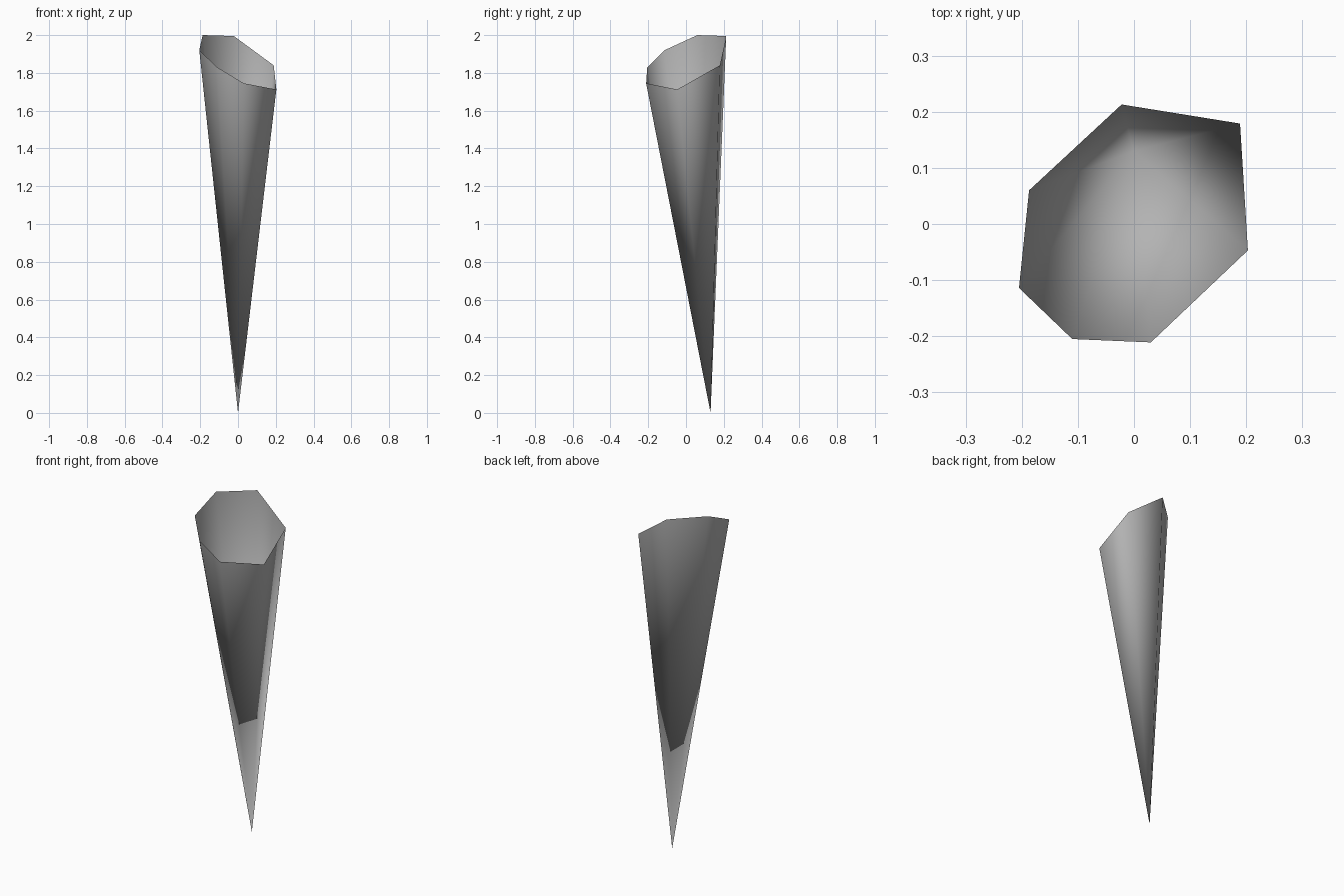
import bpy
import bmesh

cube = bpy.data.objects.get("Cube")
if cube:
    bpy.data.objects.remove(cube, do_unlink=True)

# Plain grey finish
grey = bpy.data.materials.new("mid_grey")
grey.use_nodes = True
colour = (0.45, 0.45, 0.45, 1.0)
grey.diffuse_color = colour
for node in grey.node_tree.nodes:
    if node.type == 'BSDF_PRINCIPLED':
        node.inputs["Base Color"].default_value = colour

# Slanted, uneven seven-sided rim, counter-clockwise from above
rim_points = [
    (-0.022, 0.213, 1.995),
    (-0.187, 0.06, 2.0),
    (-0.205, -0.114, 1.92),
    (-0.11, -0.205, 1.83),
    (0.03, -0.211, 1.745),
    (0.203, -0.047, 1.712),
    (0.189, 0.179, 1.84),
]
tip_point = (0.0, 0.13, 0.0)

# Open hollow cone: a fan of thin triangles from the tip to the rim
bm = bmesh.new()
tip = bm.verts.new(tip_point)
rim = [bm.verts.new(p) for p in rim_points]
for a, b in zip(rim, rim[1:] + rim[:1]):
    face = bm.faces.new((tip, a, b))
    face.smooth = True
bm.normal_update()

mesh = bpy.data.meshes.new("open_cone")
bm.to_mesh(mesh)
bm.free()
mesh.materials.append(grey)
cone = bpy.data.objects.new("open_cone", mesh)
bpy.context.collection.objects.link(cone)
